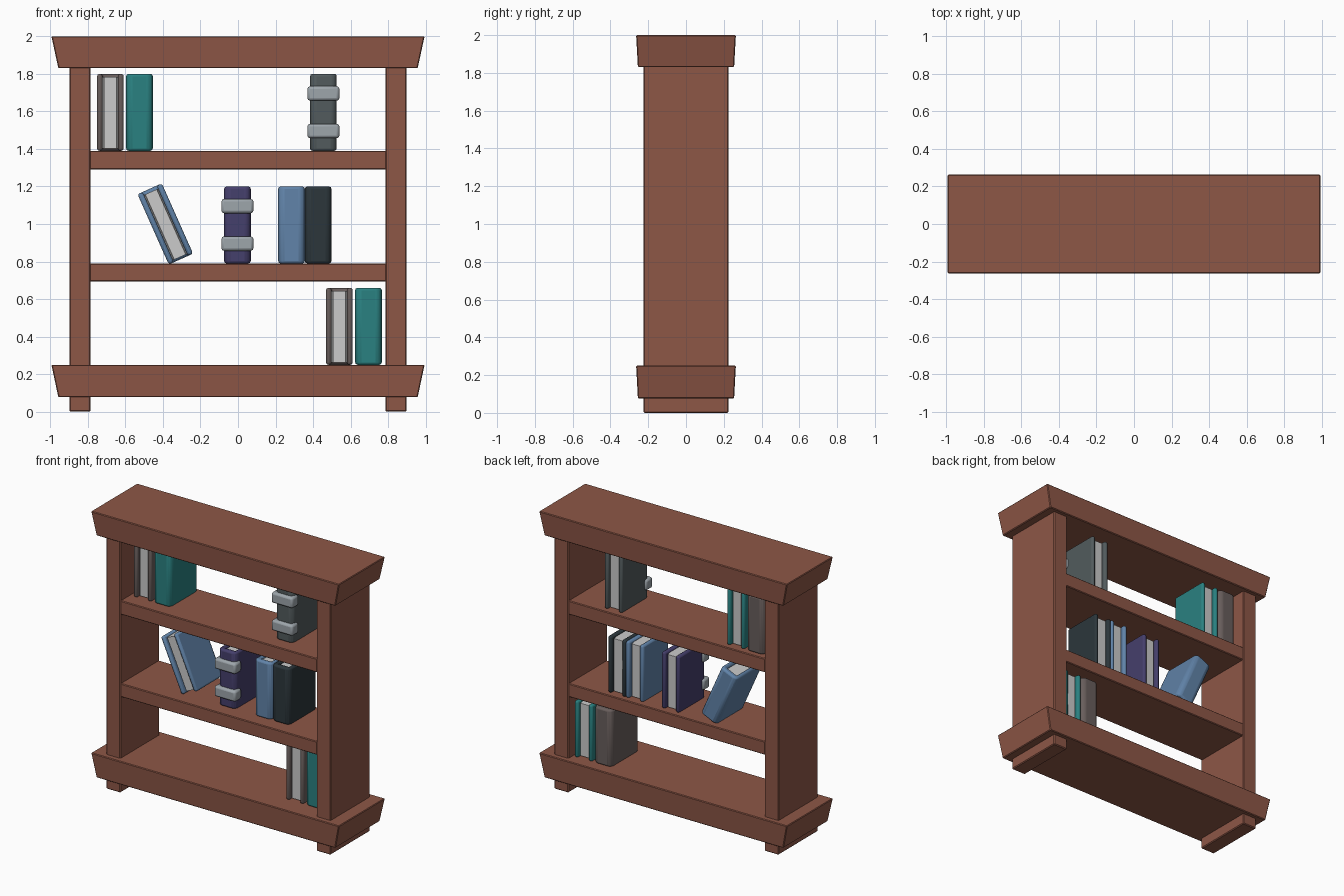
import bpy, bmesh, math

if "Cube" in bpy.data.objects:
    bpy.data.objects.remove(bpy.data.objects["Cube"])

def material(name, rgb):
    m = bpy.data.materials.new(name)
    m.diffuse_color = (*rgb, 1)
    m.use_nodes = True
    m.node_tree.nodes["Principled BSDF"].inputs["Base Color"].default_value = m.diffuse_color
    return m

wood = material("wood", (0.27, 0.095, 0.062))
paper = material("paper", (0.60, 0.60, 0.60))
metal = material("metal", (0.34, 0.38, 0.41))
teal = material("teal", (0.023, 0.22, 0.22))
blue = material("blue", (0.12, 0.23, 0.40))
dark = material("charcoal", (0.025, 0.037, 0.044))
purple = material("purple", (0.06, 0.05, 0.15))
taupe = material("taupe", (0.14, 0.112, 0.107))
grey = material("grey", (0.085, 0.105, 0.11))

def finish(bm, name, mat, bevel, segments=1):
    bmesh.ops.recalc_face_normals(bm, faces=bm.faces)
    me = bpy.data.meshes.new(name)
    bm.to_mesh(me)
    bm.free()
    me.materials.append(mat)
    ob = bpy.data.objects.new(name, me)
    bpy.context.collection.objects.link(ob)
    if bevel:
        mod = ob.modifiers.new("soft_edges", 'BEVEL')
        mod.width, mod.segments = bevel, segments
        mod.limit_method = 'ANGLE'
        mod.angle_limit = math.radians(40)
    if segments > 1:
        bpy.context.view_layer.objects.active = ob
        ob.select_set(True)
        bpy.ops.object.shade_smooth_by_angle(angle=math.radians(40))
        ob.select_set(False)
    return ob

def prism(name, profile, z0, z1, mat, bevel=0, segments=1, taper=(1, 1)):
    """Extrude an xy outline upwards; taper scales the bottom outline."""
    bm = bmesh.new()
    low = [bm.verts.new((x * taper[0], y * taper[1], z0)) for x, y in profile]
    top = [bm.verts.new((x, y, z1)) for x, y in profile]
    n = len(profile)
    bm.faces.new(low[::-1])
    bm.faces.new(top)
    for i in range(n):
        j = (i + 1) % n
        bm.faces.new((low[i], low[j], top[j], top[i]))
    return finish(bm, name, mat, bevel, segments)

def rect(x0, x1, y0, y1):
    return [(x0, y0), (x1, y0), (x1, y1), (x0, y1)]

# Frame: flared top and base planks, uprights that end as feet, shelves
for name, z0, z1 in (("top_plank", 1.83, 2.0), ("base_plank", 0.077, 0.25)):
    prism(name, rect(-0.994, 0.994, -0.264, 0.264), z0, z1, wood, 0.005,
          taper=(0.963, 0.965))
for name, s in (("left_upright", -1), ("right_upright", 1)):
    ob = prism(name, rect(-0.057, 0.057, -0.225, 0.225), 0, 1.84, wood, 0.006)
    ob.location.x = s * 0.842
for name, z0, z1 in (("upper_shelf", 1.29, 1.39), ("middle_shelf", 0.693, 0.79)):
    prism(name, rect(-0.79, 0.79, -0.22, 0.22), z0, z1, wood, 0.005)

# Book size: half width, half depth, height, cover thickness
W, D, H, T = 0.071, 0.155, 0.41, 0.03

def book(name, x, z, mat, spine_front=True, straps=False, lean=0):
    # U-shaped cover with a rounded spine
    cover = [(-W, D), (-W, -D + 0.02), (-W + 0.02, -D), (W - 0.02, -D),
             (W, -D + 0.02), (W, D), (W - T, D), (W - T, -D + 0.04),
             (-W + T, -D + 0.04), (-W + T, D)]
    parts = [prism(name + "_cover", cover, 0, H, mat, 0.013, 2)]
    # Page block, slightly inset, with a groove beside each cover
    g = W - T
    pages = [(-g, -D + 0.03), (g, -D + 0.03), (g, D - 0.05), (g - 0.008, D - 0.02),
             (-g + 0.008, D - 0.02), (-g, D - 0.05)]
    parts.append(prism(name + "_pages", pages, 0.012, H - 0.018, paper))
    # Metal bands wrapped round the spine
    if straps:
        for tag, sz in (("lower", 0.067), ("upper", 0.267)):
            parts.append(prism(name + "_" + tag + "_band",
                               rect(-0.085, 0.085, -D - 0.025, -D + 0.05),
                               sz, sz + 0.077, metal, 0.014, 2))
    for ob in parts:
        ob.location = (x, 0.03, z)
        ob.rotation_euler = (0, math.radians(lean), 0 if spine_front else math.pi)

# Top row
book("taupe_book_upper", -0.68, 1.39, taupe, spine_front=False)
book("teal_book_upper", -0.525, 1.39, teal)
book("grey_banded_book", 0.455, 1.39, grey, straps=True)
# Middle row (the leaning book is turned spine-back, so its lean is mirrored by euler order)
book("leaning_blue_book", -0.304, 0.813, blue, spine_front=False, lean=24)
book("purple_banded_book", -0.003, 0.79, purple, straps=True)
book("blue_book", 0.285, 0.79, blue)
book("charcoal_book", 0.427, 0.79, dark)
# Bottom row
book("taupe_book_lower", 0.54, 0.25, taupe, spine_front=False)
book("teal_book_lower", 0.695, 0.25, teal)
